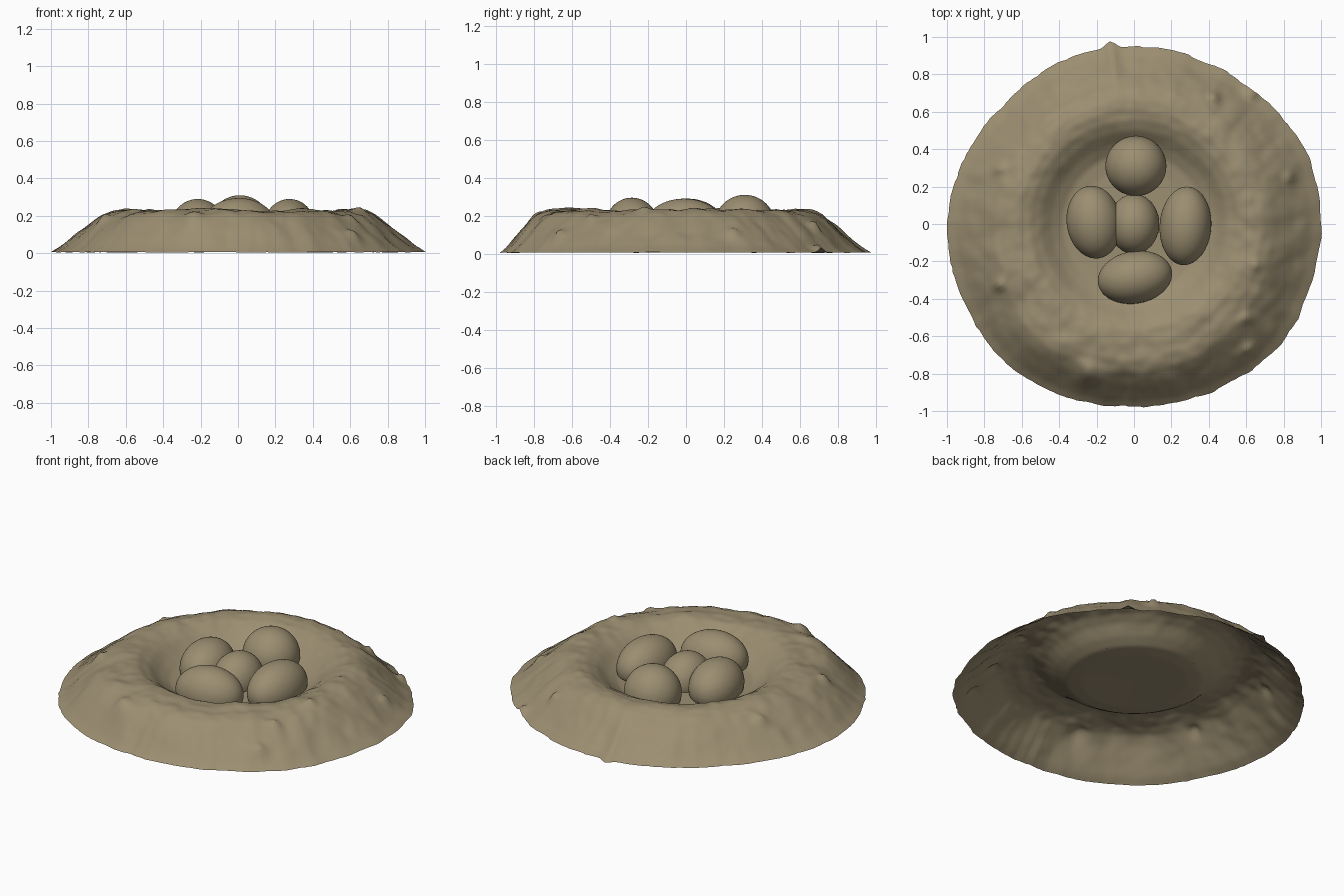
import bpy, bmesh, math
from mathutils import Vector, noise

if "Cube" in bpy.data.objects:
    bpy.data.objects.remove(bpy.data.objects["Cube"])

clay = bpy.data.materials.new("khaki clay")
clay.diffuse_color = (0.33, 0.27, 0.165, 1)
clay.use_nodes = True
clay.node_tree.nodes["Principled BSDF"].inputs["Base Color"].default_value = clay.diffuse_color

# Radial profile of the mound: (radius, height)
PROFILE = [(0, .1), (.3, .095), (.38, .105), (.44, .14), (.5, .19), (.56, .222),
           (.62, .232), (.68, .225), (.74, .2), (.8, .155), (.88, .09), (.95, .035), (1, .006)]
# Outline of the mound: (angle in degrees, radius)
OUTLINE = [(0, 1), (22, 1), (45, .96), (65, .945), (90, .95), (112, .955), (138, .94), (160, .975),
           (180, 1), (207, 1), (231, 1.01), (250, .99), (270, .975), (300, .99), (320, 1.015),
           (340, 1.0), (360, 1)]
# Small lumps: x, y, width, height
LUMPS = [(-.72, .3, .03, .03), (-.72, -.33, .03, .03), (.43, .68, .025, .035), (.63, .7, .03, .03),
         (.83, .25, .03, .03), (.6, -.5, .03, .025), (.62, -.67, .03, .03), (.65, -.22, .03, .02),
         (-.24, -.8, .06, .03), (-.42, -.66, .09, .02)]
# Eggs: name, centre x, y, z, half sizes x, y, z, turn in degrees
EGGS = [("back_egg", .01, .31, .15, .163, .16, .16, 0),
        ("left_egg", -.215, .01, .14, .145, .195, .15, 8),
        ("middle_egg", 0, 0, .125, .135, .16, .15, 0),
        ("right_egg", .275, -.01, .14, .138, .21, .15, -4),
        ("front_egg", .005, -.285, .145, .2, .14, .15, 10)]


def interp(table, x):
    for (x0, y0), (x1, y1) in zip(table, table[1:]):
        if x <= x1:
            t = (x - x0) / (x1 - x0)
            return y0 + (y1 - y0) * t
    return table[-1][1]


def edge_radius(a):
    """Ragged outer outline."""
    d = Vector((math.cos(a), math.sin(a), 0))
    r = interp(OUTLINE, math.degrees(a) % 360) + .008 * noise.noise(d * 9) + .006 * noise.noise(d * 25)
    return r + .035 * math.exp(-((a - math.radians(97.5)) / .03) ** 2)


def height(x, y):
    r, a = math.hypot(x, y), math.atan2(y, x)
    # mound shape follows the outline only towards the outside
    w = min(1, max(0, (r - .5) / .4))
    s = r / (1 + (edge_radius(a) - 1) * w)
    # the front shoulder is steeper and reaches further out
    front = max(0, math.cos(a + math.radians(100))) ** 2
    if s > .6:
        s -= front * .065 * math.sin(math.pi * min(1, (s - .6) / .4))
    z = interp(PROFILE, s)
    p = Vector((x, y, 0))
    slope = min(1, max(0, (s - .38) * 4)) * max(0, min(1, (1.02 - s) * 7))
    z += slope * (.016 * noise.noise(p * 3.5) + .012 * noise.noise(p * 8) + .006 * noise.noise(p * 18))
    for lx, ly, lw, h in LUMPS:
        z += h * math.exp(-((x - lx) ** 2 + (y - ly) ** 2) / lw ** 2)
    return max(z, 0)


def finish(bm, name):
    me = bpy.data.meshes.new(name)
    for f in bm.faces:
        f.smooth = True
    bm.to_mesh(me)
    bm.free()
    me.materials.append(clay)
    ob = bpy.data.objects.new(name, me)
    bpy.context.collection.objects.link(ob)


# Nest mound: a thin open shell on a polar grid
N, RINGS = 240, 64
bm = bmesh.new()
rings = []
for i in range(1, RINGS + 1):
    ring = []
    for j in range(N):
        a = 2 * math.pi * j / N
        if a > math.pi:
            a -= 2 * math.pi
        r = i / RINGS
        r *= 1 + (edge_radius(a) - 1) * max(0, (r - .5) / .5)
        x, y = r * math.cos(a), r * math.sin(a)
        ring.append(bm.verts.new((x, y, height(x, y))))
    rings.append(ring)
for lo, hi in zip(rings, rings[1:]):
    for j in range(N):
        k = (j + 1) % N
        bm.faces.new((lo[j], hi[j], hi[k], lo[k]))
bm.faces.new(rings[0])
finish(bm, "nest_mound")

# Eggs: domes that end at the nest floor
for e in EGGS:
    name, cx, cy, cz, sx, sy, sz, turn = e
    t = math.radians(turn)
    bm = bmesh.new()
    bmesh.ops.create_uvsphere(bm, u_segments=64, v_segments=48, radius=1)
    for v in bm.verts:
        x, y, z = v.co.x * sx, v.co.y * sy, v.co.z * sz
        v.co = (cx + x * math.cos(t) - y * math.sin(t), cy + x * math.sin(t) + y * math.cos(t), cz + z)
    floor = {v: height(v.co.x, v.co.y) for v in bm.verts}
    sunk = [f for f in bm.faces if all(v.co.z < floor[v] for v in f.verts)]
    for v in bm.verts:
        v.co.z = max(v.co.z, floor[v] + .0005)
    bmesh.ops.delete(bm, geom=sunk, context='FACES')
    finish(bm, name)
